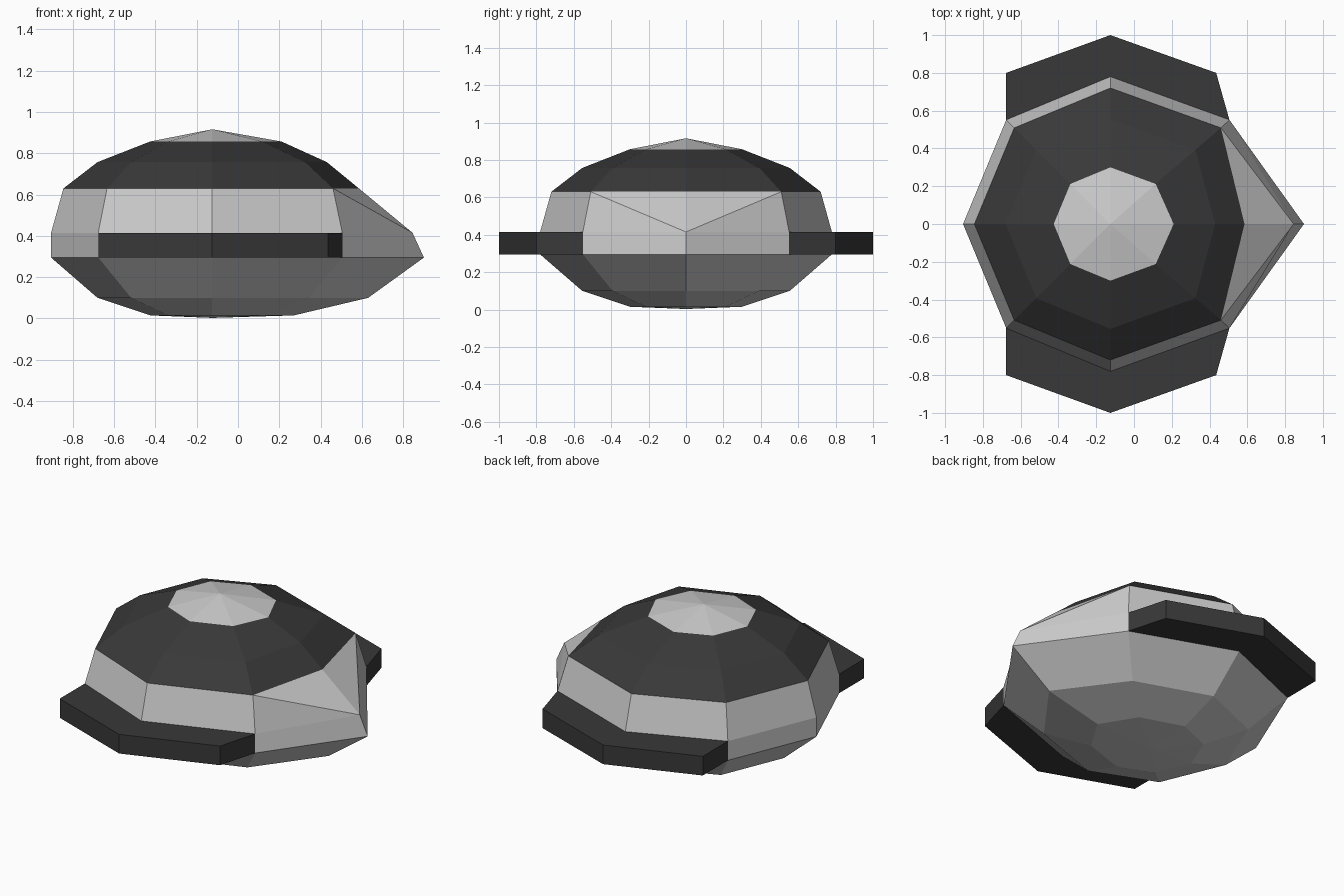
import bpy, bmesh, math

if "Cube" in bpy.data.objects:
    bpy.data.objects.remove(bpy.data.objects["Cube"])

CX = -0.125  # centre of the round body

def material(name, v):
    m = bpy.data.materials.new(name)
    m.diffuse_color = (v, v, v, 1)
    m.use_nodes = True
    m.node_tree.nodes["Principled BSDF"].inputs["Base Color"].default_value = m.diffuse_color
    return m

# body rings: radius, height, x of the nose vertex, x of the two vertices beside it
rings = [(0.30, 0.015, 0.27, 0.14),
         (0.555, 0.10, 0.63, 0.34),
         (0.78, 0.295, 0.90, 0.505),
         (0.78, 0.415, 0.845, 0.505),
         (0.72, 0.63, 0.585, 0.46),
         (0.555, 0.757, 0.43, 0.325),
         (0.30, 0.857, 0.21, 0.115)]
bm = bmesh.new()
loops = []
for r, z, nose, cheek in rings:
    loop = []
    for k in range(8):
        a = k * math.pi / 4
        x = nose if k == 0 else cheek if k in (1, 7) else CX + r * math.cos(a)
        loop.append(bm.verts.new((x, r * math.sin(a), z)))
    loops.append(loop)

# eight-sided shell, with dark upper bands
flanks = {1: [], -1: []}
for i, (lo, hi) in enumerate(zip(loops, loops[1:])):
    for k in range(8):
        n = (k + 1) % 8
        if i == 3 and k in (0, 7):
            # bent nose faces are split from the shoulder to the tip
            tip, side = (k, n) if k == 0 else (n, k)
            bm.faces.new((lo[tip], lo[side], hi[side]))
            bm.faces.new((lo[tip], hi[side], hi[tip]))
            continue
        f = bm.faces.new((lo[k], lo[n], hi[n], hi[k]))
        f.material_index = 1 if i in (4, 5) else 0
        if i == 2 and k in (1, 2, 5, 6):
            flanks[1 if k < 4 else -1].append(f)

# bottom and top fans
for loop, z in ((loops[0], 0.003), (loops[-1], 0.916)):
    c = bm.verts.new((CX, 0, z))
    for k in range(8):
        bm.faces.new((loop[k], loop[(k + 1) % 8], c))
bmesh.ops.recalc_face_normals(bm, faces=bm.faces)

# dark side flanges pulled out of the waist band
for s, faces in flanks.items():
    before = set(bm.faces) - set(faces)
    out = bmesh.ops.extrude_face_region(bm, geom=faces)["geom"]
    old = [f for f in faces if f.is_valid and f not in out]
    if old:
        bmesh.ops.delete(bm, geom=old, context='FACES_ONLY')
    for v in (g for g in out if isinstance(g, bmesh.types.BMVert)):
        if v.co.x > 0.2:
            v.co.x, v.co.y = 0.435, s * 0.80
        else:
            v.co.y = s * (1.0 if v.co.x > -0.3 else 0.80)
    for f in bm.faces:
        if f not in before:
            f.material_index = 1

bmesh.ops.recalc_face_normals(bm, faces=bm.faces)
mesh = bpy.data.meshes.new("shell_body")
bm.to_mesh(mesh)
bm.free()
mesh.materials.append(material("light_grey", 0.6))
mesh.materials.append(material("dark_grey", 0.04))
body = bpy.data.objects.new("shell_body", mesh)
bpy.context.collection.objects.link(body)
